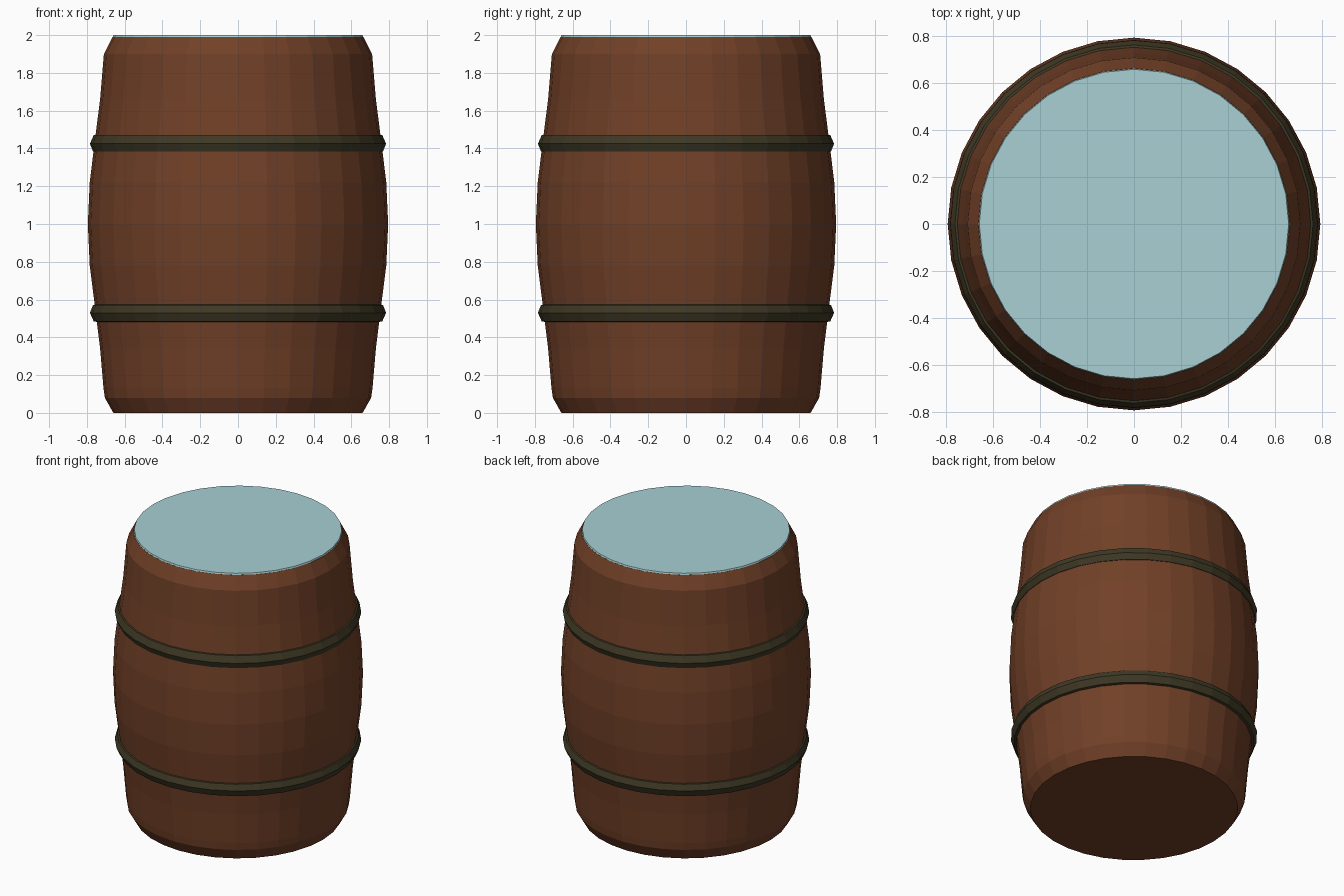
import bpy, bmesh, math

if "Cube" in bpy.data.objects:
    bpy.data.objects.remove(bpy.data.objects["Cube"])

SIDES = 32


def srgb(r, g, b):
    def lin(c):
        c /= 255
        return c / 12.92 if c <= 0.04045 else ((c + 0.055) / 1.055) ** 2.4
    return (lin(r), lin(g), lin(b), 1)


def material(name, rgb):
    m = bpy.data.materials.new(name)
    m.diffuse_color = srgb(*rgb)
    m.use_nodes = True
    m.node_tree.nodes["Principled BSDF"].inputs["Base Color"].default_value = m.diffuse_color
    return m


def lathe(name, profile, mat, closed=False):
    """Spin (radius, z) points around z; open profiles get flat end caps."""
    bm = bmesh.new()
    rings = []
    for r, z in profile:
        rings.append([bm.verts.new((r * math.cos(a), r * math.sin(a), z))
                      for a in (2 * math.pi * i / SIDES for i in range(SIDES))])
    pairs = list(zip(rings, rings[1:]))
    if closed:
        pairs.append((rings[-1], rings[0]))
    else:
        bm.faces.new(rings[0])
        bm.faces.new(rings[-1])
    for lo, hi in pairs:
        for i in range(SIDES):
            j = (i + 1) % SIDES
            bm.faces.new((lo[i], lo[j], hi[j], hi[i]))
    bmesh.ops.recalc_face_normals(bm, faces=bm.faces)
    me = bpy.data.meshes.new(name)
    bm.to_mesh(me)
    bm.free()
    me.materials.append(mat)
    ob = bpy.data.objects.new(name, me)
    bpy.context.collection.objects.link(ob)
    return ob


wood = material("brown wood", (113, 64, 39))
iron = material("dark iron", (62, 56, 36))
water = material("pale water", (168, 208, 213))

# Bulging wooden body with chamfered ends
lathe("barrel_body", [(0.66, 0), (0.705, 0.08), (0.712, 0.13), (0.73, 0.34),
                      (0.757, 0.56), (0.785, 0.78), (0.795, 1.0),
                      (0.785, 1.22), (0.757, 1.45), (0.73, 1.66),
                      (0.71, 1.9), (0.664, 1.99)], wood)

# Pale surface filling the top
lathe("water_surface", [(0.663, 1.99), (0.66, 2.0)], water)

# Two ridged hoops, mirrored about the middle of the barrel
for name, z, s in (("lower_hoop", 0.53, 1), ("upper_hoop", 1.425, -1)):
    lathe(name, [(0.70, z), (0.742, z - 0.05 * s), (0.764, z - 0.045 * s),
                 (0.784, z), (0.768, z + 0.04 * s), (0.75, z + 0.045 * s)],
          iron, closed=True)
